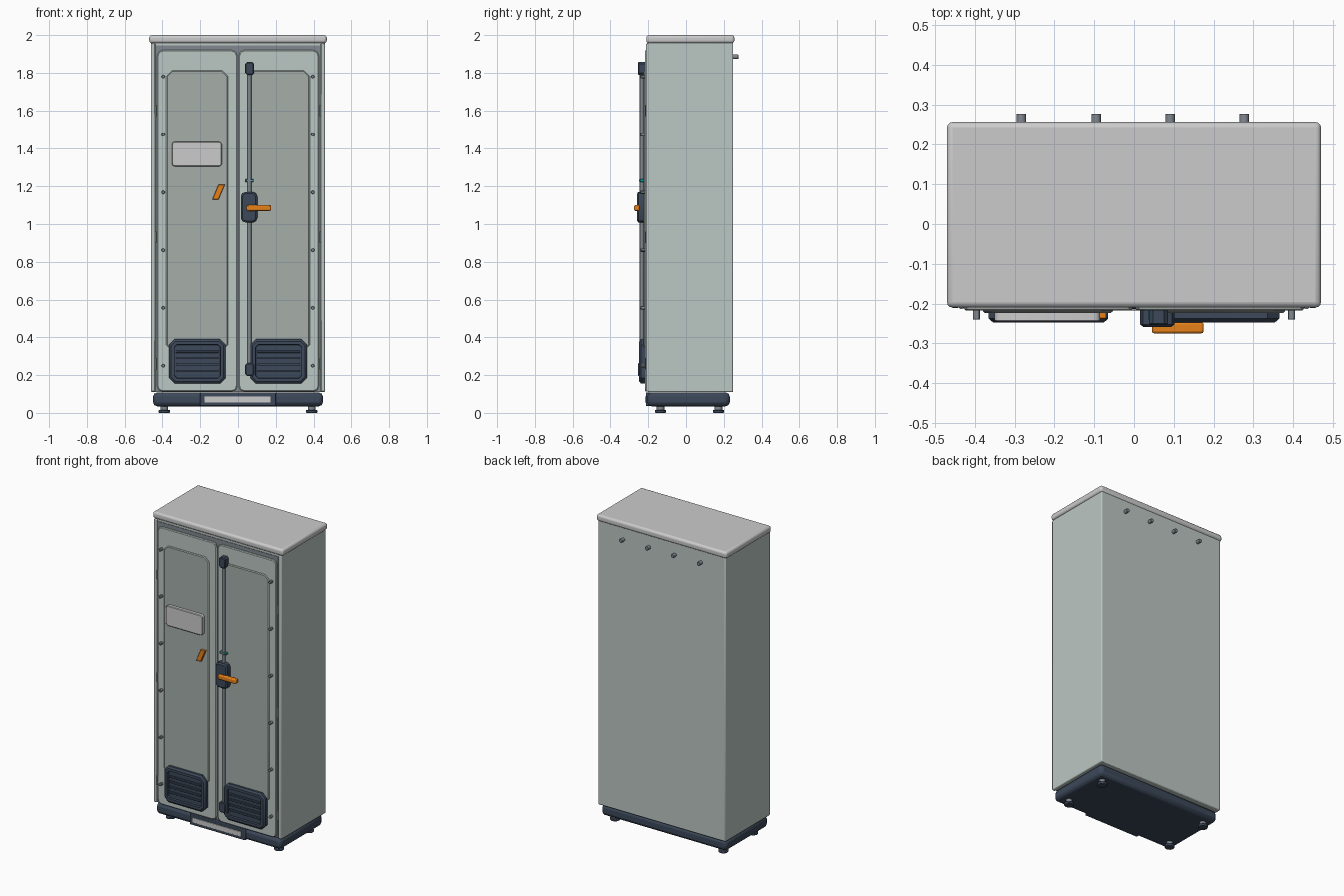
import bpy, bmesh, math
from mathutils import Vector

if "Cube" in bpy.data.objects:
    bpy.data.objects.remove(bpy.data.objects["Cube"])


def material(name, rgb):
    m = bpy.data.materials.new(name)
    m.diffuse_color = (*rgb, 1)
    m.use_nodes = True
    m.node_tree.nodes["Principled BSDF"].inputs["Base Color"].default_value = m.diffuse_color
    return m


SHELL = material("shell_green_grey", (0.50, 0.57, 0.54))
PANEL = material("panel_green_grey", (0.38, 0.43, 0.40))
DARK = material("dark_blue", (0.045, 0.065, 0.10))
STEEL = material("steel", (0.22, 0.25, 0.28))
ORANGE = material("orange", (0.80, 0.22, 0.01))
TEAL = material("teal", (0.0, 0.45, 0.42))
LIGHT = None  # plain grey parts


def finish(bm, name, mat, bevel=0, seg=2):
    bmesh.ops.recalc_face_normals(bm, faces=bm.faces)
    me = bpy.data.meshes.new(name)
    bm.to_mesh(me)
    bm.free()
    ob = bpy.data.objects.new(name, me)
    bpy.context.collection.objects.link(ob)
    if mat:
        me.materials.append(mat)
    if bevel:
        mod = ob.modifiers.new("bevel", 'BEVEL')
        mod.width, mod.segments = bevel, seg
        mod.limit_method, mod.angle_limit = 'ANGLE', math.radians(50)
    bpy.context.view_layer.objects.active = ob
    ob.select_set(True)
    bpy.ops.object.shade_smooth_by_angle(angle=math.radians(30))
    ob.select_set(False)
    return ob


def box(name, x, y, z, mat, bevel=0, seg=2):
    bm = bmesh.new()
    bmesh.ops.create_cube(bm, size=1)
    for v in bm.verts:
        v.co = Vector([(a + b) / 2 + c * (b - a) for (a, b), c in zip((x, y, z), v.co)])
    return finish(bm, name, mat, bevel, seg)


def extrude_profile(name, pts, y, mat, edge=0, recess=None):
    """Extrude an x-z outline from y[1] to the front y[0]; optional front bevel and recess."""
    bm = bmesh.new()
    back = [bm.verts.new((px, y[1], pz)) for px, pz in pts]
    front = [bm.verts.new((px, y[0], pz)) for px, pz in pts]
    n = len(pts)
    bm.faces.new(back)
    face = bm.faces.new(front)
    for i in range(n):
        j = (i + 1) % n
        bm.faces.new((back[i], back[j], front[j], front[i]))
    bmesh.ops.recalc_face_normals(bm, faces=bm.faces)
    if edge:
        bmesh.ops.inset_region(bm, faces=[face], thickness=edge)
        for v in face.verts:
            v.co.y -= edge * 0.8
    if recess:
        bmesh.ops.inset_region(bm, faces=[face], thickness=recess[0])
        bmesh.ops.inset_region(bm, faces=[face], thickness=0.002)
        for v in face.verts:
            v.co.y += recess[1]
    return finish(bm, name, mat)


def rounded(x, z, r, seg=1):
    """Rectangle outline with corners cut (seg=1) or rounded."""
    pts = []
    for cx, cz, a0 in ((x[1] - r, z[1] - r, 0), (x[0] + r, z[1] - r, 90),
                       (x[0] + r, z[0] + r, 180), (x[1] - r, z[0] + r, 270)):
        for i in range(seg + 1):
            a = math.radians(a0 + 90 * i / seg)
            pts.append((cx + r * math.cos(a), cz + r * math.sin(a)))
    return pts


def cylinder(name, start, end, r, mat, sides=16, bevel=0, r2=None):
    a, b = Vector(start), Vector(end)
    bm = bmesh.new()
    bmesh.ops.create_cone(bm, cap_ends=True, segments=sides, radius1=r,
                          radius2=r if r2 is None else r2, depth=(b - a).length)
    bm.transform((b - a).to_track_quat('Z', 'Y').to_matrix().to_4x4())
    bmesh.ops.translate(bm, verts=bm.verts, vec=(a + b) / 2)
    return finish(bm, name, mat, bevel)


# Cabinet shell, roof and side posts
box("cabinet_body", (-0.46, 0.46), (-0.203, 0.25), (0.11, 1.965), SHELL, 0.006)
box("roof", (-0.47, 0.47), (-0.21, 0.256), (1.957, 2.0), LIGHT, 0.014, 3)
box("door_gasket", (-0.433, 0.433), (-0.206, -0.19), (0.115, 1.945), STEEL)

# Plinth with front inset plate
box("plinth", (-0.45, 0.45), (-0.205, 0.232), (0.035, 0.108), DARK, 0.022, 2)
box("plinth_front_block", (-0.2, 0.2), (-0.213, -0.18), (0.036, 0.109), DARK, 0.004)
box("plinth_plate", (-0.178, 0.173), (-0.217, -0.2), (0.054, 0.087), LIGHT, 0.002)

# Levelling feet
for x in (-0.39, 0.39):
    for y in (-0.135, 0.172):
        cylinder("foot_stem", (x, y, 0.01), (x, y, 0.04), 0.02, STEEL)
        cylinder("foot_pad", (x, y, 0), (x, y, 0.016), 0.03, DARK, 16, 0.004)

# Mirrored parts: posts, doors, panels, vents, screws, hinges
SCREWS = [0.25 + 0.306 * i for i in range(6)]
for side, s in (("left", -1), ("right", 1)):
    def span(a, b):
        return tuple(sorted((a * s, b * s)))

    box(f"{side}_post", span(0.438, 0.46), (-0.211, -0.19), (0.112, 1.957), SHELL, 0.005)
    extrude_profile(f"{side}_door", rounded(span(0.004, 0.428), (0.113, 1.92), 0.028, 2),
                    (-0.213, -0.2), SHELL, 0.005)
    extrude_profile(f"{side}_door_panel", rounded(span(0.053, 0.38), (0.33, 1.812), 0.03),
                    (-0.219, -0.212), PANEL, 0.006)
    extrude_profile(f"{side}_vent", rounded(span(0.065, 0.365), (0.155, 0.39), 0.03),
                    (-0.238, -0.212), DARK, 0.012, (0.018, 0.014))
    for i in range(4):
        z = 0.222 + 0.034 * i
        slat = box(f"{side}_vent_slat", span(0.102, 0.328), (-0.243, -0.226),
                   (z - 0.006, z + 0.006), STEEL if i < 0 else DARK, 0.002)
    for z in SCREWS:
        cylinder("door_screw", (0.396 * s, -0.205, z), (0.396 * s, -0.24, z), 0.009, STEEL, 12, 0.002)
    for z in (0.26, 0.93, 1.6):
        cylinder(f"{side}_hinge", (0.434 * s, -0.208, z - 0.03), (0.434 * s, -0.208, z + 0.03),
                 0.006, STEEL, 12)

# Blank label plate and small lever on the left door
extrude_profile("label_plate", rounded((-0.35, -0.085), (1.305, 1.436), 0.016, 3),
                (-0.242, -0.215), LIGHT, 0.004)
extrude_profile("left_door_lever", [(-0.136, 1.13), (-0.103, 1.13), (-0.07, 1.208), (-0.104, 1.208)],
                (-0.236, -0.215), ORANGE, 0.003)

# Locking rod with end guides and clip
cylinder("lock_rod", (0.06, -0.234, 0.2), (0.06, -0.234, 1.84), 0.011, STEEL)
for z in (0.23, 1.823):
    extrude_profile("rod_guide", rounded((0.038, 0.085), (z - 0.034, z + 0.034), 0.01),
                    (-0.25, -0.212), DARK, 0.005)
for x in (0.043, 0.077):
    box("rod_clip", (x - 0.006, x + 0.006), (-0.243, -0.212), (1.223, 1.237), TEAL, 0.002)
box("rod_clip_bridge", (0.043, 0.077), (-0.248, -0.238), (1.224, 1.236), STEEL, 0.002)

# Lock housing and swing handle
extrude_profile("lock_housing", rounded((0.015, 0.102), (1.008, 1.17), 0.024, 2),
                (-0.252, -0.212), DARK, 0.009)
box("lock_handle", (0.045, 0.175), (-0.275, -0.247), (1.07, 1.1), ORANGE, 0.006)

# Rear studs
for x in (-0.283, -0.095, 0.091, 0.277):
    cylinder("rear_stud", (x, 0.245, 1.885), (x, 0.277, 1.885), 0.012, STEEL, 16, 0.002)
